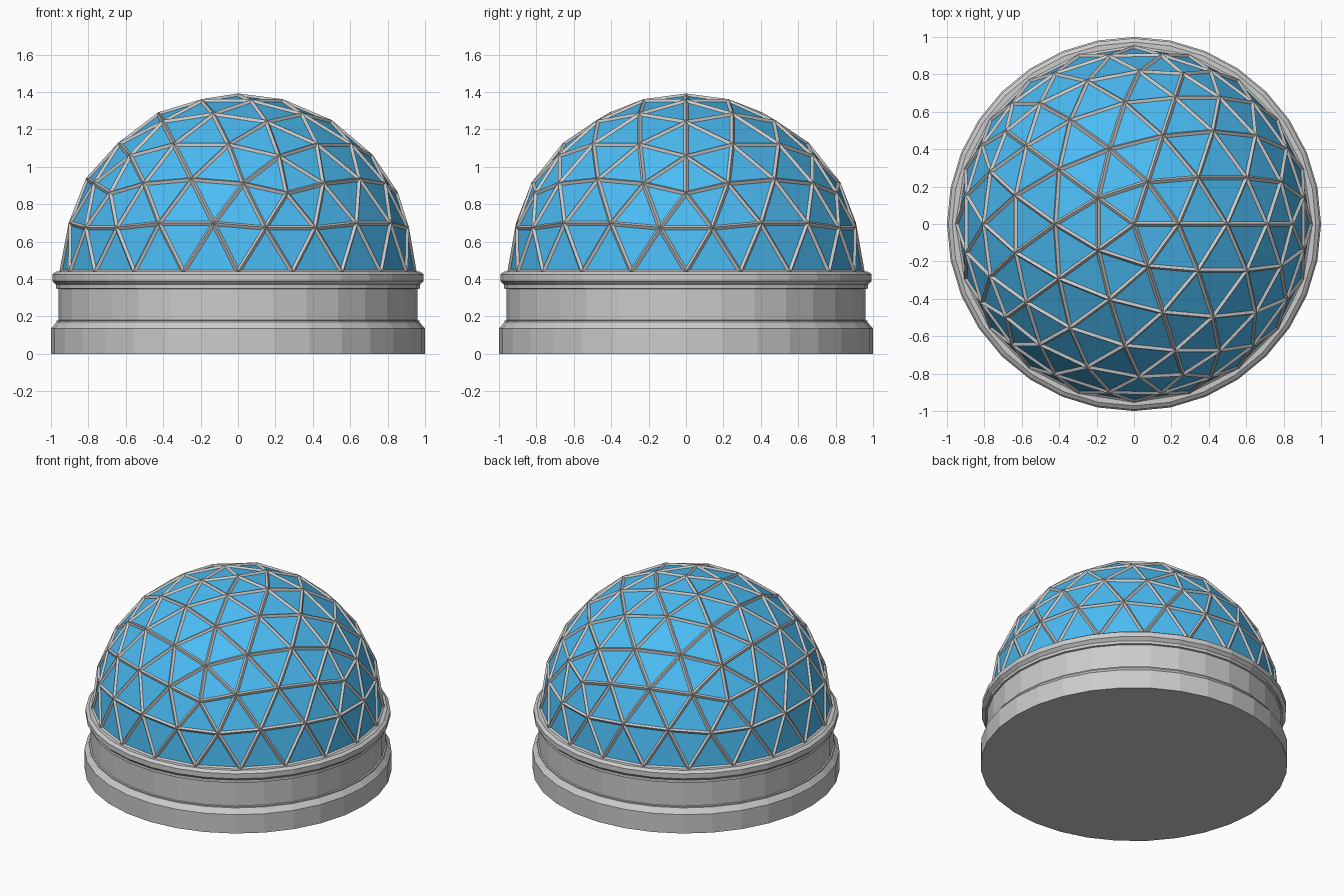
import bpy, bmesh, math

if "Cube" in bpy.data.objects:
    bpy.data.objects.remove(bpy.data.objects["Cube"])

DOME_R, DOME_Z = 0.943, 0.437
SIDES = 32


def add_object(name, bm):
    mesh = bpy.data.meshes.new(name)
    bm.to_mesh(mesh)
    bm.free()
    obj = bpy.data.objects.new(name, mesh)
    bpy.context.collection.objects.link(obj)
    return obj


def half_geodesic():
    bm = bmesh.new()
    bmesh.ops.create_icosphere(bm, subdivisions=3, radius=DOME_R)
    low = [f for f in bm.faces if f.calc_center_median().z < 0]
    bmesh.ops.delete(bm, geom=low, context='FACES')
    bmesh.ops.translate(bm, verts=bm.verts, vec=(0, 0, DOME_Z))
    return bm


# moulded round plinth: profile (radius, height) turned around z
profile = [(1.0, 0), (1.0, 0.135), (0.97, 0.17), (0.97, 0.178), (0.96, 0.18),
           (0.96, 0.347), (0.972, 0.35), (0.972, 0.37), (0.993, 0.39),
           (0.993, 0.425), (0.972, 0.44)]
bm = bmesh.new()
rings = [[bm.verts.new((r * math.cos(2 * math.pi * i / SIDES),
                        r * math.sin(2 * math.pi * i / SIDES), z))
          for i in range(SIDES)] for r, z in profile]
for a, b in zip(rings, rings[1:]):
    for i in range(SIDES):
        j = (i + 1) % SIDES
        bm.faces.new((a[i], a[j], b[j], b[i]))
bm.faces.new(rings[0][::-1])
bm.faces.new(rings[-1])
add_object("plinth", bm)

# blue triangular panes
glass = add_object("dome_panes", half_geodesic())
blue = bpy.data.materials.new("blue_glass")
blue.diffuse_color = (0.07, 0.5, 0.9, 1)
blue.use_nodes = True
blue.node_tree.nodes["Principled BSDF"].inputs["Base Color"].default_value = blue.diffuse_color
glass.data.materials.append(blue)

# ridged struts along every pane edge
struts = add_object("dome_struts", half_geodesic())
wire = struts.modifiers.new("struts", 'WIREFRAME')
wire.thickness = 0.025
wire.offset = 0
wire.use_boundary = True
wire.use_even_offset = True
